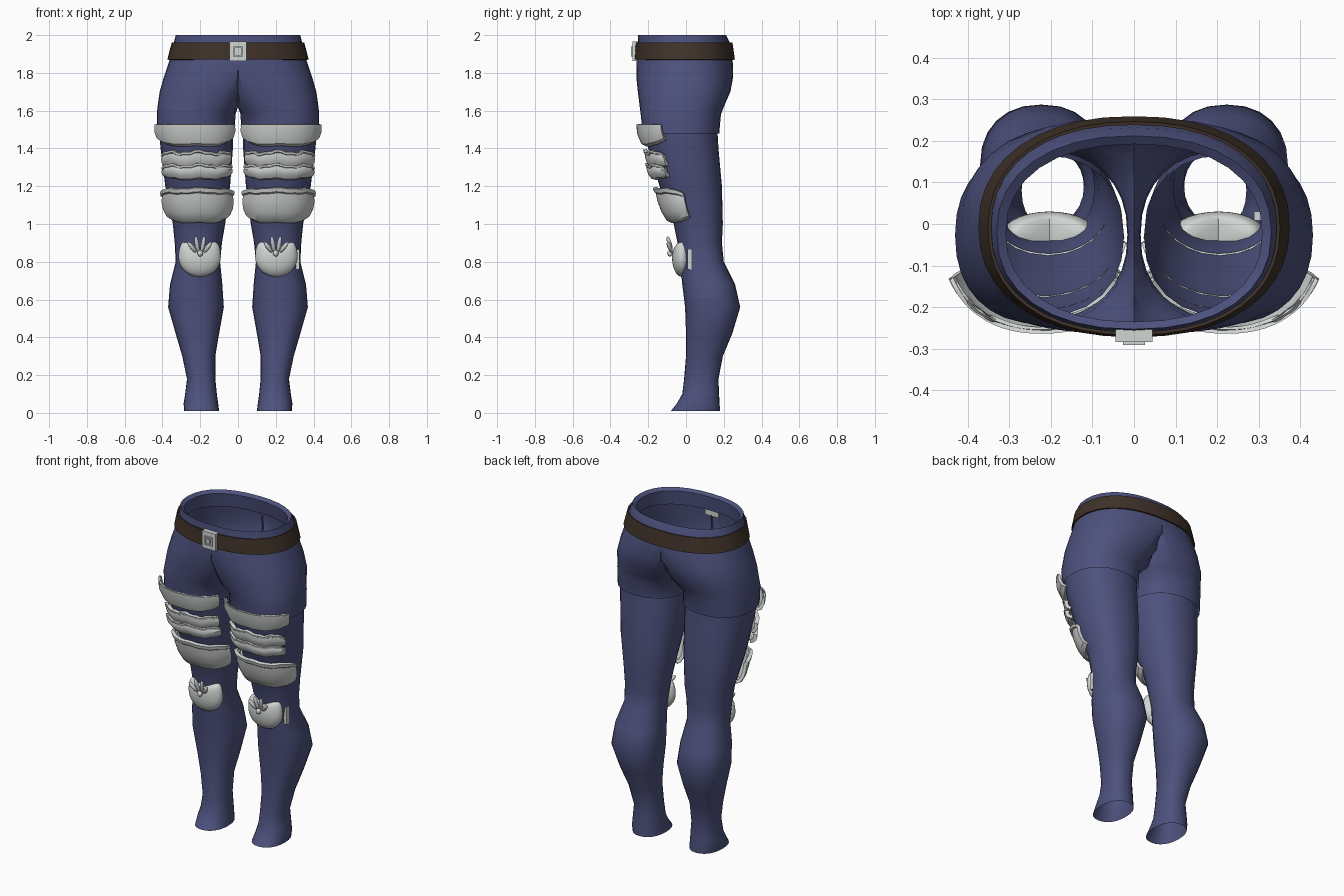
import bpy, bmesh, math
from mathutils import Vector

if "Cube" in bpy.data.objects:
    bpy.data.objects.remove(bpy.data.objects["Cube"])

def material(name, rgb):
    m = bpy.data.materials.new(name)
    m.diffuse_color = (*rgb, 1)
    m.use_nodes = True
    m.node_tree.nodes["Principled BSDF"].inputs["Base Color"].default_value = m.diffuse_color
    return m

BLUE = material("navy cloth", (0.075, 0.083, 0.205))
BROWN = material("brown leather", (0.05, 0.032, 0.022))
GREY = material("pale metal", (0.64, 0.67, 0.65))

def finish(bm, name, mat, mirror=True, thick=0.0, angle=40):
    """Turn a bmesh into a shaded, optionally thickened and mirrored object."""
    bmesh.ops.recalc_face_normals(bm, faces=bm.faces)
    me = bpy.data.meshes.new(name)
    bm.to_mesh(me)
    bm.free()
    me.materials.append(mat)
    ob = bpy.data.objects.new(name, me)
    bpy.context.collection.objects.link(ob)
    if thick:
        s = ob.modifiers.new("thickness", 'SOLIDIFY')
        s.thickness, s.offset = thick, 0
    if mirror:
        m = ob.modifiers.new("mirror", 'MIRROR')
        m.merge_threshold = 0.0005
    bpy.ops.object.select_all(action='DESELECT')
    ob.select_set(True)
    bpy.context.view_layer.objects.active = ob
    bpy.ops.object.convert(target='MESH')
    bpy.ops.object.shade_smooth_by_angle(angle=math.radians(angle))
    return ob

def section(row, a, off=0.0, power=2.25):
    """Point at angle a on a rounded section given by its extents."""
    z, x0, x1, y0, y1 = row
    c, s = math.cos(a), math.sin(a)
    k = 2 / power
    return Vector(((x0 + x1) / 2 + ((x1 - x0) / 2 + off) * math.copysign(abs(c) ** k, c),
                   (y0 + y1) / 2 + ((y1 - y0) / 2 + off) * math.copysign(abs(s) ** k, s), z))

def skin(bm, rows, closed=True):
    """Join rows of points with quads, leaving out faces on the mirror plane."""
    vs = [[bm.verts.new(p) for p in r] for r in rows]
    n = len(rows[0])
    for lo, hi in zip(vs, vs[1:]):
        for i in range(n if closed else n - 1):
            q = (lo[i], lo[(i + 1) % n], hi[(i + 1) % n], hi[i])
            if any(abs(v.co.x) > 1e-4 for v in q):
                bm.faces.new(q)
    return vs

def tube(name, table, mat, n=24, half=True, thick=0.0):
    bm = bmesh.new()
    rows = []
    for r in table:
        pts = [section(r, math.tau * i / n) for i in range(n)]
        if half:
            for p in pts:
                p.x = max(p.x, 0)
        rows.append(pts)
    skin(bm, rows)
    return finish(bm, name, mat, half, thick, 50)

# Leg sections: height, inner x, outer x, front y, back y
LEG = [(.01, .10, .285, -.08, .18), (.05, .105, .288, -.048, .178), (.1, .112, .28, -.02, .175),
       (.18, .12, .27, -.01, .172), (.3, .12, .295, 0, .195), (.42, .10, .33, 0, .245),
       (.56, .075, .37, -.005, .287), (.68, .083, .36, -.02, .26), (.8, .095, .33, -.03, .2),
       (.9, .085, .335, -.045, .19), (1.0, .068, .345, -.065, .195), (1.2, .042, .385, -.14, .19),
       (1.4, .027, .41, -.2, .172), (1.52, .024, .42, -.222, .165)]
tube("trouser_legs", LEG, BLUE)

# Seat of the trousers: two hems joining into one open waist with a turned-in rim
SEAT = [(1.48, .016, .43, -.228, .176), (1.58, .014, .43, -.24, .185), (1.62, -.05, .426, -.245, .2),
        (1.7, -.13, .415, -.255, .235), (1.78, -.24, .392, -.263, .25), (1.87, -.362, .362, -.262, .247),
        (1.96, -.34, .34, -.256, .232), (2.0, -.33, .33, -.253, .212), (1.985, -.308, .308, -.235, .192),
        (1.9, -.318, .318, -.24, .205)]
tube("trouser_seat", SEAT, BLUE, 32)

# Belt
BELT = [(1.87, -.37, .37, -.268, .255), (1.96, -.347, .347, -.263, .242)]
tube("belt", BELT, BROWN, 40, False, 0.008)

def box(bm, lo, hi):
    g = bmesh.ops.create_cube(bm, size=1)["verts"]
    for v in g:
        v.co = [lo[i] + (v.co[i] + .5) * (hi[i] - lo[i]) for i in range(3)]

# Buckle: plate, raised square frame and centre stud
bm = bmesh.new()
box(bm, (-.045, -.283, 1.862), (.045, -.25, 1.966))
for s in (-1, 1):
    box(bm, (-.026, -.291, 1.914 + s * .022 - .004), (.026, -.28, 1.914 + s * .022 + .004))
    box(bm, (s * .022 - .004, -.291, 1.892), (s * .022 + .004, -.28, 1.936))
box(bm, (-.009, -.289, 1.905), (.009, -.28, 1.923))
finish(bm, "belt_buckle", GREY, False)

def leg_row(z):
    for a, b in zip(LEG, LEG[1:]):
        if a[0] <= z <= b[0]:
            t = (z - a[0]) / (b[0] - a[0])
            return [p + (q - p) * t for p, q in zip(a, b)]
    return LEG[-1]

def plate(name, z0, z1, a0, a1, bulge, ragged, corner, lift=0.0):
    """Curved armour plate wrapped around the front of the leg."""
    n, rows = 22, []
    bm = bmesh.new()
    prof = [(0, .004), (.06, .024), (.3, .034), (.6, .034), (.86, .026), (.9, .034), (1, .032)]
    for t, o in prof:
        row = []
        for i in range(n + 1):
            u = i / n
            edge = abs(2 * u - 1) ** 4
            wav = ragged * (math.sin(u * 17) + .6 * math.sin(u * 41 + 1))
            lo = z0 + corner * edge + wav * .5
            hi = z1 - corner * .7 * edge + wav
            a = math.radians(a0 + (a1 - a0) * u)
            z = lo + (hi - lo) * t
            p = section(leg_row(z), a, o * bulge + lift)
            row.append(p)
        rows.append(row)
    skin(bm, rows, False)
    return finish(bm, name, GREY, True, 0.02, 35)

plate("upper_thigh_plate", 1.42, 1.6, -148, -24, 1.0, .003, .035)
plate("middle_thigh_plate_top", 1.305, 1.385, -146, -30, .6, .007, .015)
plate("middle_thigh_plate_bottom", 1.245, 1.315, -146, -32, .8, .006, .015, .004)
plate("lower_thigh_plate", 1.015, 1.19, -160, -12, .9, .003, .03)

# Knee guard: rounded cup with a dipped top edge
bm = bmesh.new()
bmesh.ops.create_uvsphere(bm, u_segments=28, v_segments=18, radius=1)
for v in bm.verts:
    x, y, z = v.co
    if z > 0:
        w = 1 / max(math.sqrt(max(1 - z * z, 0)), .35) ** .6
        x, y = x * w, y * w
        z *= .45 + .55 * min(abs(x), 1)
    v.co = (.203 + .112 * x, -.022 + .052 * y, .825 + .105 * z)
finish(bm, "knee_guard", GREY)

def spindle(bm, p, q, r):
    p, q = Vector(p), Vector(q)
    rot = (q - p).to_track_quat('Z', 'Y')
    for v in bmesh.ops.create_uvsphere(bm, u_segments=10, v_segments=8, radius=1)["verts"]:
        x, y, z = v.co
        v.co = (p + q) / 2 + rot @ Vector((x * r, y * r, z * (q - p).length / 2))

# Claw ornament fanning out above the knee
bm = bmesh.new()
for x0, x1, top in ((.18, .14, .905), (.192, .178, .935), (.21, .225, .935), (.222, .265, .905)):
    spindle(bm, (x0, -.075, .85), (x1, -.098, top), .012)
spindle(bm, (.2, -.085, .828), (.2, -.085, .862), .015)
finish(bm, "knee_claws", GREY)

# Small clasp at the outer side of one knee
bm = bmesh.new()
box(bm, (.288, .008, .76), (.325, .03, .865))
finish(bm, "knee_clasp", GREY, False)
